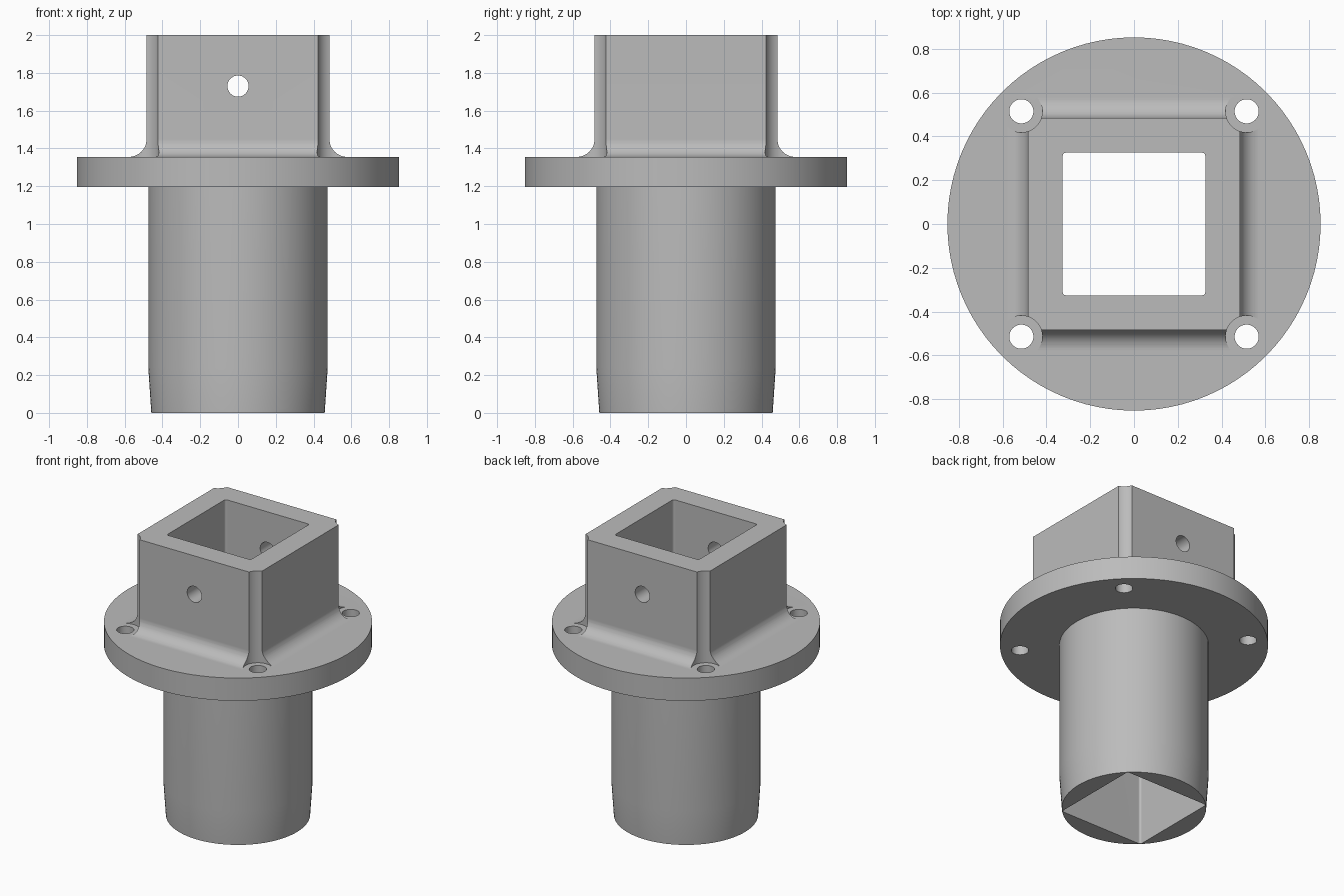
import bpy, bmesh
from math import pi, sin, cos

if "Cube" in bpy.data.objects:
    bpy.data.objects.remove(bpy.data.objects["Cube"], do_unlink=True)

grey = bpy.data.materials.new("plain grey")
grey.use_nodes = True
colour = (0.5, 0.5, 0.5, 1)
grey.diffuse_color = colour
grey.node_tree.nodes["Principled BSDF"].inputs["Base Color"].default_value = colour


def circle(r, n=96):
    return [(r * cos(2 * pi * i / n), r * sin(2 * pi * i / n)) for i in range(n)]


def square(h):
    return [(h, h), (-h, h), (-h, -h), (h, -h)]


def rounded_square(h, r, n=5):
    pts = []
    for k, (sx, sy) in enumerate(square(1)):
        for i in range(n + 1):
            a = (k + i / n) * pi / 2
            pts.append((sx * (h - r) + r * cos(a), sy * (h - r) + r * sin(a)))
    return pts


def loft(name, sections, centre=(0, 0)):
    """Closed solid through (outline, z) sections, listed bottom to top."""
    bm = bmesh.new()
    rings = [[bm.verts.new((x + centre[0], y + centre[1], z)) for x, y in pts]
             for pts, z in sections]
    bm.faces.new(rings[0][::-1])
    bm.faces.new(rings[-1])
    n = len(rings[0])
    for a, b in zip(rings, rings[1:]):
        for i in range(n):
            j = (i + 1) % n
            bm.faces.new((a[i], a[j], b[j], b[i]))
    bmesh.ops.recalc_face_normals(bm, faces=bm.faces)
    mesh = bpy.data.meshes.new(name)
    bm.to_mesh(mesh)
    bm.free()
    mesh.materials.append(grey)
    obj = bpy.data.objects.new(name, mesh)
    bpy.context.collection.objects.link(obj)
    return obj


def combine(target, tool, operation):
    """Apply a boolean and remove the tool."""
    bpy.ops.object.select_all(action="DESELECT")
    bpy.context.view_layer.objects.active = target
    target.select_set(True)
    mod = target.modifiers.new("boolean", "BOOLEAN")
    mod.operation, mod.solver, mod.object = operation, "EXACT", tool
    bpy.ops.object.modifier_apply(modifier=mod.name)
    bpy.data.objects.remove(tool, do_unlink=True)


FLANGE_LOW, FLANGE_TOP, TOP = 1.195, 1.355, 2.0
HALF, FILLET, BOLT = 0.484, 0.095, 0.515

# Round plug with a tapered tip, and the flange above it
adapter = loft("flanged_adapter", [
    (circle(0.459), 0), (circle(0.475), 0.24), (circle(0.475), FLANGE_LOW),
    (circle(0.853), FLANGE_LOW), (circle(0.853), FLANGE_TOP)])

# Square socket with a filleted foot that sinks into the flange
steps = 12
foot = [(square(HALF + FILLET), FLANGE_TOP - 0.08)]
for i in range(steps + 1):
    a = pi / 2 * i / steps
    foot.append((square(HALF + FILLET * (1 - sin(a))),
                 FLANGE_TOP + FILLET * (1 - cos(a))))
socket = loft("square_socket", foot + [(square(HALF), TOP)])

# Corner clearance for the bolt heads
corners = square(BOLT)
for c in corners:
    combine(socket, loft("corner_cutter", [(circle(0.096, 64), 1.2),
                                           (circle(0.096, 64), 2.1)], c), "DIFFERENCE")
combine(adapter, socket, "UNION")

# Square bore running the full height
bore = rounded_square(0.326, 0.015)
combine(adapter, loft("bore_cutter", [(bore, -0.1), (bore, 2.1)]), "DIFFERENCE")

# Bolt holes through the flange
for c in corners:
    combine(adapter, loft("bolt_cutter", [(circle(0.055, 48), 1.1),
                                          (circle(0.055, 48), 1.5)], c), "DIFFERENCE")

# Pin hole through the front and back walls
pin = loft("pin_cutter", [(circle(0.056, 48), -0.8), (circle(0.056, 48), 0.8)])
pin.rotation_euler.x = pi / 2
pin.location.z = 1.73
bpy.context.view_layer.update()
combine(adapter, pin, "DIFFERENCE")

# Smooth curves, crisp edges and flat walls
bpy.ops.object.shade_smooth_by_angle(angle=pi / 6)
weighted = adapter.modifiers.new("weighted normals", "WEIGHTED_NORMAL")
weighted.keep_sharp = True
